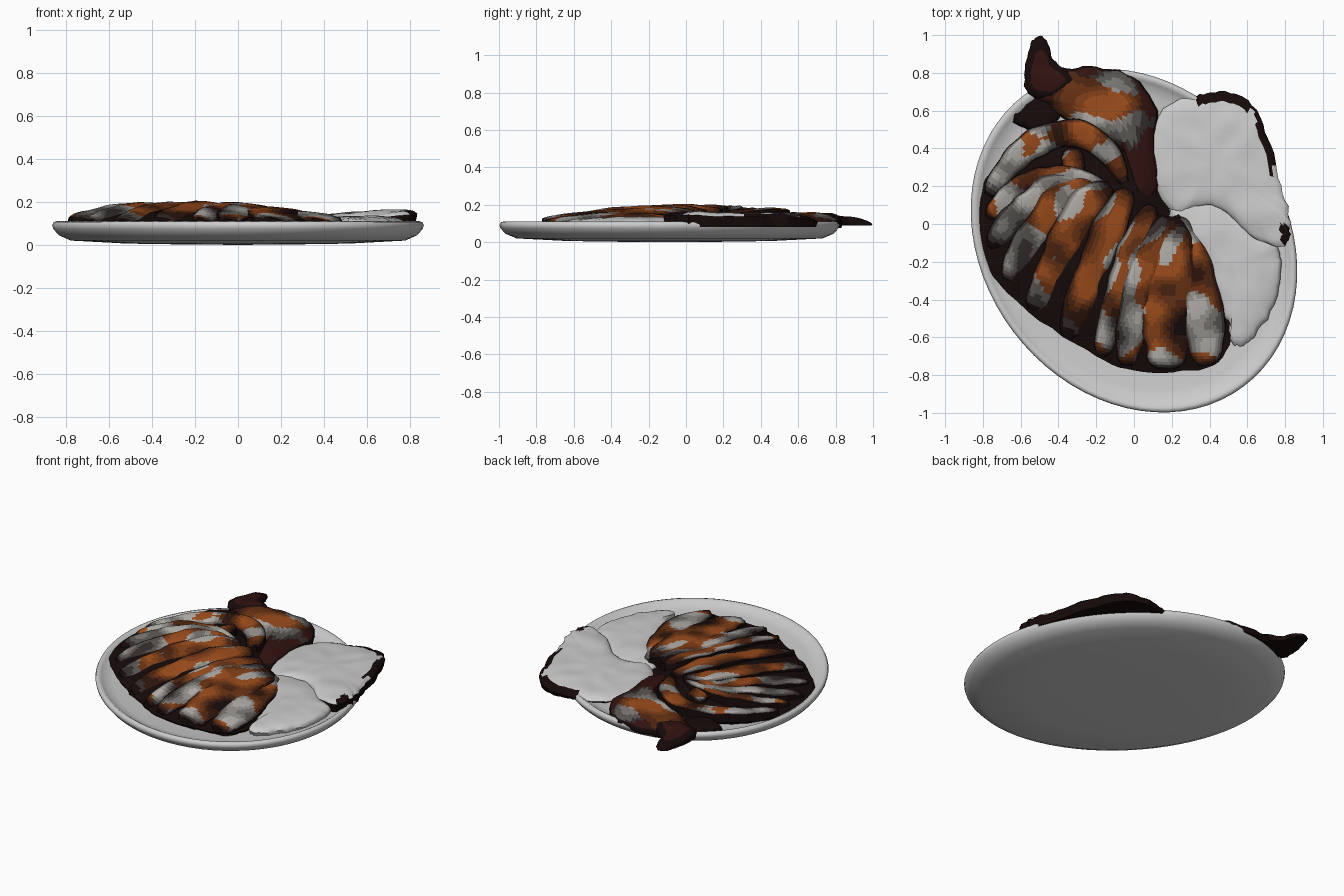
import bpy, bmesh, math, random
from mathutils import Vector, noise

if "Cube" in bpy.data.objects:
    bpy.data.objects.remove(bpy.data.objects["Cube"])
random.seed(4)

# colour ramps: char to pale meat, char to orange glaze, plus leaf grey
def lerp(a, b, t):
    return tuple(x + (y - x) * t for x, y in zip(a, b))
CHAR, RUST, PALE = (.008, .003, .003), (.34, .075, .012), (.46, .44, .41)
STEPS = 6
MATS = []
for label, tone in (("pale_meat", PALE), ("glaze", RUST)):
    for s in range(STEPS):
        m = bpy.data.materials.new(f"{label}_{s}")
        m.diffuse_color = (*lerp(CHAR, tone, (s / (STEPS - 1)) ** 1.8), 1)
        m.use_nodes = True
        m.node_tree.nodes["Principled BSDF"].inputs["Base Color"].default_value = m.diffuse_color
        MATS.append(m)
for label, col in (("leaf", (.55, .55, .55)), ("brown", (.03, .006, .005))):
    m = bpy.data.materials.new(label)
    m.diffuse_color = (*col, 1)
    m.use_nodes = True
    m.node_tree.nodes["Principled BSDF"].inputs["Base Color"].default_value = m.diffuse_color
    MATS.append(m)
LEAF, BROWN = 2 * STEPS, 2 * STEPS + 1

def tone(light, glazed):
    s = max(0, min(STEPS - 1, round(light * (STEPS - 1))))
    return s + (STEPS if glazed else 0)

def finish(name, bm, mats=(), angle=50):
    bmesh.ops.recalc_face_normals(bm, faces=bm.faces)
    me = bpy.data.meshes.new(name)
    bm.to_mesh(me)
    bm.free()
    for m in mats:
        me.materials.append(m)
    ob = bpy.data.objects.new(name, me)
    bpy.context.collection.objects.link(ob)
    bpy.ops.object.select_all(action='DESELECT')
    ob.select_set(True)
    bpy.context.view_layer.objects.active = ob
    bpy.ops.object.shade_smooth_by_angle(angle=math.radians(angle))

def spline(pts, n, closed):
    # Catmull-Rom through the points
    P = [Vector(p) for p in pts]
    N, out = len(P), []
    get = (lambda i: P[i % N]) if closed else (lambda i: P[max(0, min(N - 1, i))])
    for i in range(N if closed else N - 1):
        a, b, c, d = (get(i + k) for k in (-1, 0, 1, 2))
        for k in range(n):
            t = k / n
            out.append(.5 * (2*b + (c - a)*t + (2*a - 5*b + 4*c - d)*t*t + (3*b - a - 3*c + d)*t**3))
    if not closed:
        out.append(P[-1])
    return out

def skin(bm, rings, closed, color):
    for r in range(len(rings) - 1):
        A, B = rings[r], rings[r + 1]
        n = len(A)
        for i in range(n if closed else n - 1):
            j = (i + 1) % n
            f = bm.faces.new((A[i], A[j], B[j], B[i]))
            f.material_index = color(f.calc_center_median(), r, i)

def slab(name, outline, centre, bottom, edge, top, color, rough=.006, power=4):
    # closed piece of food: flat underside, side skirt, concentric rings up to the top
    pts = spline(outline, 5, True)
    pts = [p + Vector((random.uniform(-1, 1), random.uniform(-1, 1))) * rough for p in pts]
    c = Vector(centre)
    bm = bmesh.new()
    rings = [[bm.verts.new((*(c + (p - c) * .97), bottom)) for p in pts]]
    for t in (1, .96, .92, .86, .8, .73, .65, .56, .46, .35, .24, .12):
        ring = []
        for p in pts:
            q = c + (p - c) * t
            k = 1 - t ** 2 if power == 2 else math.sqrt(max(0, 1 - t ** power))
            z = edge(*q) * (1 - k) + top(*q) * k
            z += .008 * noise.noise(Vector((q.x * 9, q.y * 9, 0)))
            ring.append(bm.verts.new((*q, z)))
        rings.append(ring)
    skin(bm, rings, True, color)
    f = bm.faces.new(rings[-1])
    f.material_index = color(f.calc_center_median(), 11, 0)
    bm.faces.new(rings[0])
    finish(name, bm, MATS)

# cross-section of a slice, one long side raised above its neighbour
KEYS = [(-1, -.05), (-.97, .002), (-.7, .012), (-.3, .011), (.1, .006), (.55, -.001), (.95, -.016), (1, -.05)]
SECTION = [KEYS[0]] + [lerp(a, b, k / 3) for a, b in zip(KEYS[1:-2], KEYS[2:-1]) for k in range(3)] + KEYS[-2:]

def strip(name, path, width, heights, seed):
    pts = spline(path, 42 // (len(path) - 1), False)
    n = len(pts) - 1
    bm, rings = bmesh.new(), []
    for i, p in enumerate(pts):
        u = i / n
        d = (pts[min(n, i + 1)] - pts[max(0, i - 1)]).normalized()
        side = Vector((d.y, -d.x))
        taper = 1 - abs(1 - u / .4 if u < .4 else (u - .4) / .6) ** 3
        w = width / 2 * max(.12, taper) ** .5
        wob = 1 + .2 * noise.noise(Vector((u * 9, seed * 3.1, 0)))
        a, b, c = heights
        z = a * (1-u)**2 + (4*b - a - c) * u * (1-u) + c * u * u
        z += .008 * noise.noise(Vector((u * 6, seed * 2.3, 5)))
        rings.append([bm.verts.new((*(p + side * s * w * wob), z + h)) for s, h in SECTION])
    def color(q, r, i):
        across = 1 - abs(2 * i / (len(SECTION) - 2) - 1) ** 3
        ends = min(1, r / 4, (n - r) / 9)
        v = noise.noise(Vector((q.x * 6, q.y * 6, seed * 1.7)))
        g = noise.noise(Vector((q.x * 5, q.y * 5, 9 + seed * 1.3)))
        return tone((.8 + 1.1 * v) * across * ends, g > .06)
    skin(bm, rings, False, color)
    bm.faces.new(rings[0])
    bm.faces.new(rings[-1])
    for a, b in zip(rings, rings[1:]):
        bm.faces.new((a[0], b[0], b[-1], a[-1]))
    finish(name, bm, MATS)

# oval plate, turned profile then stretched and rotated
prof = [(.3, .002), (.6, .006), (.9, .02), (.965, .045), (.995, .075), (1, .092), (.992, .106), (.975, .11),
        (.955, .1), (.93, .085), (.87, .074), (.6, .068), (.3, .066)]
bm = bmesh.new()
ca, sa = math.cos(math.radians(-53)), math.sin(math.radians(-53))
rings = []
for r, z in prof:
    ring = []
    for k in range(72):
        t = math.tau * k / 72
        x, y = .966 * r * math.cos(t), .801 * r * math.sin(t)
        ring.append(bm.verts.new((x * ca - y * sa, x * sa + y * ca - .088, z)))
    rings.append(ring)
skin(bm, rings, True, lambda q, r, i: 0)
for ring, z in ((rings[0], 0), (rings[-1], .066)):
    mid = bm.verts.new((0, -.088, z))
    for k in range(72):
        bm.faces.new((ring[k], ring[(k + 1) % 72], mid))
finish("plate", bm)

# dark mound beneath the slices
const = lambda v: (lambda x, y: v)
slab("meat_base", [(-.8, .2), (-.845, .03), (-.77, -.25), (-.5, -.51), (-.2, -.7), (0, -.775), (.25, -.78), (.45, -.73),
     (.51, -.56), (.42, -.25), (.2, .05), (.1, .3), (-.1, .48), (-.3, .55), (-.5, .5), (-.7, .35)],
     (-.2, -.1), .068, const(.09), const(.175), lambda q, r, i: 0, power=2)

# fan of overlapping slices: path outer to inner, width, heights
slices = [
    ([(-.77, .15), (-.65, .32), (-.5, .44), (-.3, .48), (-.14, .38), (-.05, .22)], .15, (.115, .165, .16)),
    ([(-.77, .03), (-.62, .18), (-.4, .25), (-.15, .2)], .13, (.11, .175, .165)),
    ([(-.76, -.13), (-.62, .04), (-.42, .19), (-.2, .18)], .16, (.105, .177, .165)),
    ([(-.67, -.3), (-.53, -.06), (-.38, .14), (-.2, .2)], .18, (.105, .18, .167)),
    ([(-.53, -.46), (-.4, -.18), (-.27, .08), (-.12, .2)], .2, (.105, .183, .167)),
    ([(-.35, -.6), (-.24, -.3), (-.13, -.02), (-.03, .18)], .19, (.105, .184, .165)),
    ([(-.17, -.7), (-.09, -.4), (0, -.12), (.1, .1)], .16, (.11, .183, .16)),
    ([(-.04, -.75), (0, -.46), (.07, -.2), (.17, .04)], .17, (.11, .18, .155)),
    ([(.17, -.77), (.18, -.5), (.19, -.22), (.2, .04)], .27, (.11, .17, .145)),
    ([(.38, -.75), (.37, -.5), (.3, -.2), (.21, .04)], .22, (.11, .142, .13))]
for k, (path, w, h) in enumerate(slices):
    strip(f"meat_slice_{k + 1}", path, w, h, k)
strip("meat_shred", [(-.33, .4), (-.32, .3), (-.31, .2)], .12, (.165, .172, .165), 20)

# small charred scrap on the upper left
slab("charred_scrap", [(-.65, .56), (-.56, .64), (-.44, .69), (-.4, .56), (-.5, .48), (-.58, .51)],
     (-.53, .58), .07, const(.1), const(.13), lambda q, r, i: 0, .012)

# drumstick-like joint with its tip beyond the rim
def joint_color(q, r, i):
    d = math.hypot((q.x + .17) / 1.5, q.y - .62)
    light = 1.35 - d * 6 + .5 * noise.noise(q * 6)
    if r < 2 or light < .2:
        return BROWN if r > 1 else 0
    return tone(light, noise.noise(q * 5 + Vector((3, 0, 0))) > .08)
slab("joint", [(-.36, .82), (-.2, .83), (0, .78), (.12, .6), (.11, .42), (.13, .2), (.05, .12), (.0, .28), (-.1, .42),
     (-.28, .5), (-.43, .6), (-.54, .68), (-.5, .76)],
     (-.12, .6), .075, const(.095), const(.158), joint_color, power=3)
slab("joint_tip", [(-.5, 1.0), (-.545, .95), (-.58, .82), (-.56, .69), (-.42, .66), (-.3, .74), (-.35, .81), (-.43, .87), (-.46, .96)],
     (-.48, .78), .09, lambda x, y: .11 - .06 * (y - .8),
     lambda x, y: .152 - .17 * max(0, y - .78), lambda q, r, i: 0 if r < 7 else BROWN)

# two pale leaves with dark outer tips
def leaf_color(q, r, i):
    tip = q.x > .64 and .28 < q.y or q.y > .6 and q.x > .33 or q.y < 0 and q.x > .78
    return 0 if r == 0 or (r < 4 and tip) else LEAF
slab("lower_leaf", [(.19, .05), (.3, .12), (.45, .1), (.6, .0), (.74, -.1), (.785, -.2), (.76, -.38), (.66, -.57),
     (.6, -.635), (.52, -.635), (.5, -.52), (.44, -.4), (.37, -.2)],
     (.54, -.2), .07, const(.095), lambda x, y: .122 + .02 * x, lambda q, r, i: LEAF, .008)
slab("upper_leaf", [(.09, .28), (.1, .5), (.18, .63), (.35, .685), (.45, .7), (.6, .66), (.7, .48), (.78, .2), (.825, .03),
     (.82, -.07), (.76, -.12), (.62, -.06), (.5, .05), (.38, .1), (.2, .06)],
     (.45, .32), .08, lambda x, y: .092 + .05 * max(0, x - .3) / .5,
     lambda x, y: .132 + .04 * max(0, x - .3) / .5, leaf_color, .008)
